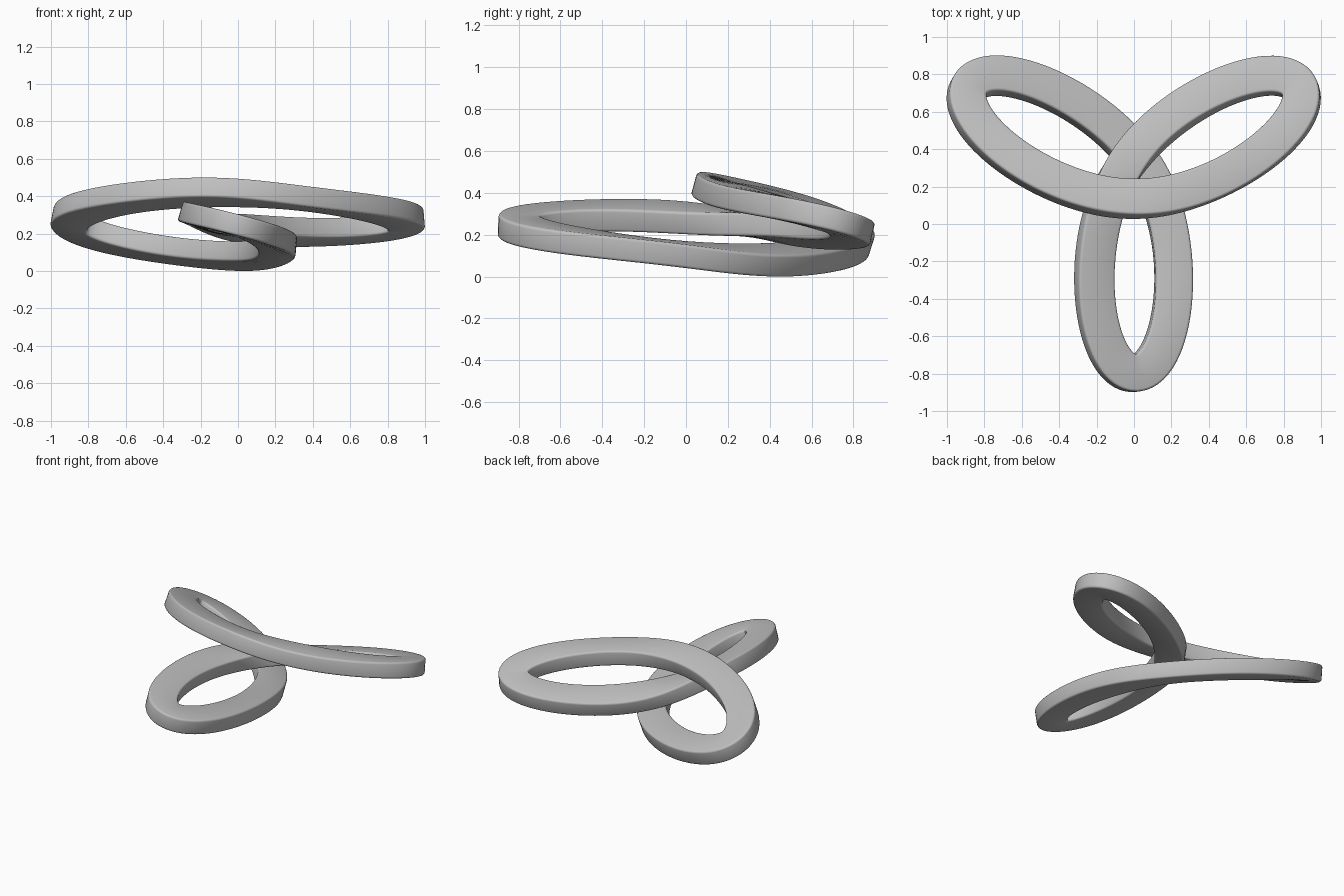
import bpy, bmesh, math
from mathutils import Vector

if "Cube" in bpy.data.objects:
    bpy.data.objects.remove(bpy.data.objects["Cube"])

STEPS = 240                      # stations along the closed path
HALF_W, HALF_H, ROUND = 0.1, 0.056, 0.014
CENTRE_Y = 0.222


def path(t):
    """Three-lobed closed loop, folded so that its three strands stack up."""
    terms = ((0.51, 2), (0.426, -1), (0.04, 5), (0.0434, -4))
    x = sum(r * math.cos(n * t - math.pi / 2) for r, n in terms)
    y = sum(r * math.sin(n * t - math.pi / 2) for r, n in terms)
    a = math.radians(300) - t
    waves = (0.101, -0.098, -0.004, -0.006)
    z = 0.25 + sum(h * math.sin((k + 1) * a) for k, h in enumerate(waves))
    return Vector((x, y + CENTRE_Y, z))


# Rounded rectangle cross-section
section = []
for k, (sx, sy) in enumerate(((1, 1), (-1, 1), (-1, -1), (1, -1))):
    for j in range(4):
        ang = math.radians(90 * k + 30 * j)
        section.append((sx * (HALF_W - ROUND) + ROUND * math.cos(ang),
                        sy * (HALF_H - ROUND) + ROUND * math.sin(ang)))

# Sweep the section round the loop, lying flat in the plane of each bend
bm = bmesh.new()
rings = []
d = 0.01
for i in range(STEPS):
    t = 2 * math.pi * i / STEPS
    before, here, after = path(t - d), path(t), path(t + d)
    tangent = (after - before).normalized()
    up = (here - before).cross(after - here).normalized()
    side = tangent.cross(up).normalized()
    rings.append([bm.verts.new(here + side * u + up * v) for u, v in section])
n = len(section)
for i in range(STEPS):
    a, b = rings[i], rings[(i + 1) % STEPS]
    for j in range(n):
        bm.faces.new((a[j], a[(j + 1) % n], b[(j + 1) % n], b[j]))
bmesh.ops.recalc_face_normals(bm, faces=bm.faces)

# Stand the band on the floor
low = min(v.co.z for v in bm.verts)
bmesh.ops.translate(bm, verts=bm.verts, vec=(0, 0, -low))

mesh = bpy.data.meshes.new("looped_band")
bm.to_mesh(mesh)
bm.free()
band = bpy.data.objects.new("looped_band", mesh)
bpy.context.collection.objects.link(band)

grey = bpy.data.materials.new("light grey")
grey.diffuse_color = (0.52, 0.52, 0.52, 1)
grey.use_nodes = True
grey.node_tree.nodes["Principled BSDF"].inputs["Base Color"].default_value = grey.diffuse_color
mesh.materials.append(grey)

bpy.context.view_layer.objects.active = band
band.select_set(True)
bpy.ops.object.shade_smooth_by_angle(angle=math.radians(40))
